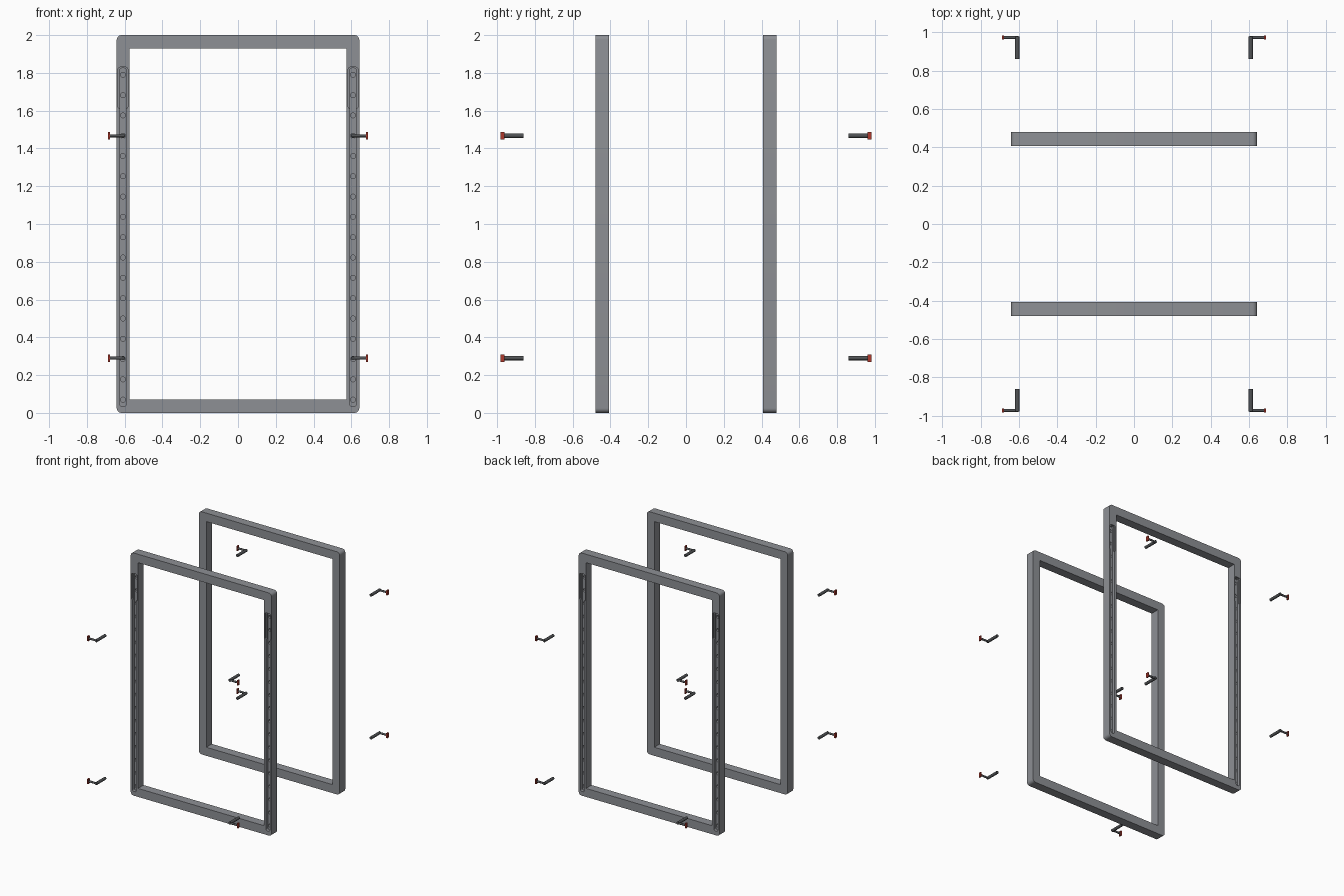
import bpy, bmesh, math
from mathutils import Vector

if "Cube" in bpy.data.objects:
    bpy.data.objects.remove(bpy.data.objects["Cube"], do_unlink=True)


def material(name, rgb):
    m = bpy.data.materials.new(name)
    m.use_nodes = True
    m.diffuse_color = (*rgb, 1)
    m.node_tree.nodes["Principled BSDF"].inputs["Base Color"].default_value = (*rgb, 1)
    return m


grey = material("frame grey", (0.27, 0.28, 0.30))
dark = material("dark steel", (0.08, 0.085, 0.09))
red = material("red cap", (0.42, 0.04, 0.025))


def link(name, bm, mat):
    bmesh.ops.recalc_face_normals(bm, faces=bm.faces)
    mesh = bpy.data.meshes.new(name)
    bm.to_mesh(mesh)
    bm.free()
    mesh.materials.append(mat)
    ob = bpy.data.objects.new(name, mesh)
    bpy.context.collection.objects.link(ob)
    return ob


def add_prism(bm, x, z, w, h, r, y0, y1, steps=6):
    """Rounded rectangle centred on (x, z), extruded along y."""
    pts = []
    for i, (sx, sz) in enumerate([(1, 1), (-1, 1), (-1, -1), (1, -1)]):
        for k in range(steps + 1 if r else 1):
            a = math.pi / 2 * (i + k / steps)
            pts.append((x + sx * (w / 2 - r) + r * math.cos(a),
                        z + sz * (h / 2 - r) + r * math.sin(a)))
    if abs(w - 2 * r) < 1e-6 and abs(h - 2 * r) < 1e-6:
        pts = [p for i, p in enumerate(pts) if i % (steps + 1)]
    face = bm.faces.new([bm.verts.new((px, y0, pz)) for px, pz in pts])
    new = bmesh.ops.extrude_face_region(bm, geom=[face])["geom"]
    verts = [v for v in new if isinstance(v, bmesh.types.BMVert)]
    bmesh.ops.translate(bm, vec=(0, y1 - y0, 0), verts=verts)


def cut(target, prisms):
    """Subtract a group of separate prisms from the target."""
    bm = bmesh.new()
    for p in prisms:
        add_prism(bm, *p)
    cutter = link("cutter", bm, grey)
    cutter.hide_render = True
    mod = target.modifiers.new("cut", "BOOLEAN")
    mod.operation, mod.solver, mod.object = "DIFFERENCE", "EXACT", cutter
    bpy.context.view_layer.objects.active = target
    bpy.ops.object.modifier_apply(modifier=mod.name)
    bpy.data.objects.remove(cutter, do_unlink=True)


# Front frame: rounded rectangle with a square-cornered opening
FRONT, BACK = -0.48, -0.408
bm = bmesh.new()
add_prism(bm, 0, 1, 1.284, 2, 0.025, FRONT, BACK)
frame = link("front_frame", bm, grey)
cut(frame, [(0, 1.0, 1.15, 1.86, 0, FRONT - 0.1, BACK + 0.1)])

# Wide entry pockets, long tracks and a row of blind peg holes
RAIL = 0.609
cut(frame, [(s * RAIL, 1.72, 0.052, 0.22, 0.012, FRONT - 0.05, FRONT + 0.012)
            for s in (-1, 1)])
cut(frame, [(s * RAIL, 0.93, 0.034, 1.79, 0.012, FRONT - 0.05, FRONT + 0.026)
            for s in (-1, 1)])
cut(frame, [(s * RAIL, 0.07 + 0.1075 * i, 0.026, 0.026, 0.013, FRONT - 0.05, FRONT + 0.042)
            for s in (-1, 1) for i in range(17)])

# Back frame faces the other way
back = bpy.data.objects.new("back_frame", frame.data)
back.rotation_euler.z = math.pi
bpy.context.collection.objects.link(back)


def rod(bm, a, b, r):
    a, b = Vector(a), Vector(b)
    rot = (b - a).to_track_quat("Z", "Y").to_matrix().to_4x4()
    rot.translation = (a + b) / 2
    bmesh.ops.create_cone(bm, cap_ends=True, segments=16, radius1=r, radius2=r,
                          depth=(b - a).length, matrix=rot)


# Bent locking pins with red caps, two heights at each corner
for sy, end in ((-1, "front"), (1, "back")):
    for sx, side in ((-1, "right"), (1, "left")):
        for z, level in ((0.29, "lower"), (1.467, "upper")):
            tag = f"{end}_{side}_{level}"
            bm = bmesh.new()
            rod(bm, (sx * RAIL, sy * 0.86, z), (sx * RAIL, sy * 0.978, z), 0.0115)
            rod(bm, (sx * (RAIL - 0.006), sy * 0.972, z), (sx * 0.68, sy * 0.972, z), 0.008)
            link("pin_" + tag, bm, dark)
            bm = bmesh.new()
            add_prism(bm, sx * 0.683, z, 0.01, 0.04, 0, sy * 0.962, sy * 0.983)
            link("cap_" + tag, bm, red)

# Smooth the rounded surfaces, keep edges sharp
for ob in bpy.data.objects:
    ob.select_set(ob.name.startswith(("pin_", "front_frame")))
bpy.context.view_layer.objects.active = frame
bpy.ops.object.shade_smooth_by_angle(angle=math.radians(35))
